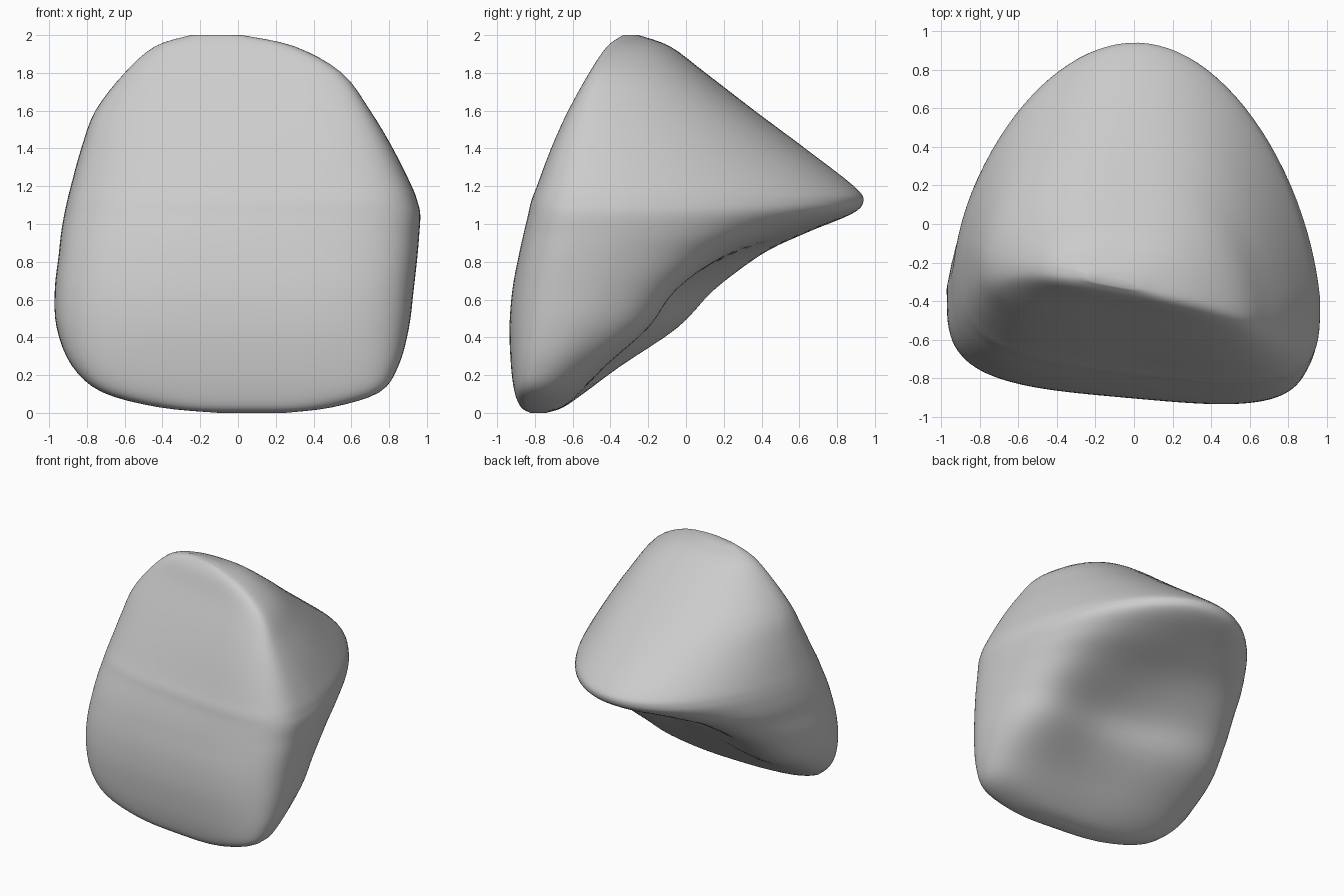
import bpy, bmesh, math

if "Cube" in bpy.data.objects:
    bpy.data.objects.remove(bpy.data.objects["Cube"])

# Level sections: z, left x, right x, front y, widest y, back y, back roundness, scoop depth
ROWS = [
    (0.00, -0.10, 0.25, -0.81, -0.77, -0.74, 2.5, 0.00),
    (0.03, -0.42, 0.50, -0.85, -0.74, -0.65, 2.8, 0.00),
    (0.11, -0.72, 0.75, -0.875, -0.69, -0.53, 3.2, 0.02),
    (0.25, -0.88, 0.85, -0.895, -0.60, -0.33, 3.3, 0.08),
    (0.45, -0.96, 0.905, -0.905, -0.48, -0.01, 3.3, 0.19),
    (0.65, -0.97, 0.93, -0.89, -0.41, 0.22, 3.0, 0.27),
    (0.83, -0.95, 0.95, -0.855, -0.36, 0.53, 2.5, 0.27),
    (0.95, -0.937, 0.96, -0.825, -0.31, 0.77, 2.2, 0.17),
    (1.05, -0.92, 0.965, -0.795, -0.28, 0.91, 2.05, 0.04),
    (1.12, -0.905, 0.95, -0.775, -0.27, 0.94, 2.0, 0.00),
    (1.20, -0.885, 0.92, -0.74, -0.27, 0.89, 2.0, 0.00),
    (1.40, -0.83, 0.82, -0.655, -0.28, 0.63, 2.1, 0.00),
    (1.60, -0.755, 0.70, -0.56, -0.31, 0.36, 2.3, 0.00),
    (1.80, -0.60, 0.55, -0.455, -0.32, 0.10, 2.4, 0.00),
    (1.94, -0.44, 0.30, -0.39, -0.30, -0.09, 2.5, 0.00),
    (2.00, -0.25, 0.02, -0.34, -0.30, -0.26, 2.5, 0.00),
]
SEGS, STEPS, FRONT_N, TAPER = 96, 4, 3.6, 0.14


def spline(a, b, c, d, t):
    """Blend smoothly between b and c."""
    return b + 0.5 * t * (c - a + t * (2*a - 5*b + 4*c - d + t * (3*(b - c) + d - a)))


def signed_pow(v, p):
    return math.copysign(abs(v) ** p, v)


def section(row):
    """Rounded outline with a flat front and a tapered, hollowed back."""
    z, xl, xr, yf, ym, yb, nb, scoop = row
    cx, hw = (xl + xr) / 2, (xr - xl) / 2
    k = max(0, min(1, (z - 0.8) / 0.9))
    shear = -0.09 - 0.09 * k * k * (3 - 2 * k)
    pts = []
    for i in range(SEGS):
        a = 2 * math.pi * i / SEGS
        c, s = math.cos(a), math.sin(a)
        n = nb if s > 0 else FRONT_N
        u, v = signed_pow(c, 2 / n), abs(s) ** (2 / n)
        if s > 0:
            # hollow is deeper on the right, with a fuller left rim
            hollow = (1 - u * u) ** 1.6 * (1 + 0.4 * u) + 0.33 * u * v
            x = cx + hw * u * (1 - TAPER * v)
            y = ym + (yb - ym) * v - scoop * hollow
            y += shear * x * (1 - 0.7 * v)
        else:
            x = cx + hw * u
            y = ym + (yf - ym) * v + shear * x
        pts.append((x, y, z))
    return pts


# Smoothly interpolate the sections from bottom to top
last = len(ROWS) - 1
levels = []
for k in range(last):
    quad = [ROWS[max(0, min(last, k + o))] for o in (-1, 0, 1, 2)]
    for j in range(STEPS):
        levels.append([spline(*vals, j / STEPS) for vals in zip(*quad)])
levels.append(ROWS[-1])

# Skin the boulder
bm = bmesh.new()
rings = [[bm.verts.new(p) for p in section(r)] for r in levels]
for lo, hi in zip(rings, rings[1:]):
    for i in range(SEGS):
        j = (i + 1) % SEGS
        bm.faces.new((lo[i], lo[j], hi[j], hi[i]))
bm.faces.new(rings[0][::-1])
bm.faces.new(rings[-1])
bmesh.ops.recalc_face_normals(bm, faces=bm.faces)
for f in bm.faces:
    f.smooth = True

mesh = bpy.data.meshes.new("boulder")
bm.to_mesh(mesh)
bm.free()
boulder = bpy.data.objects.new("boulder", mesh)
bpy.context.collection.objects.link(boulder)
